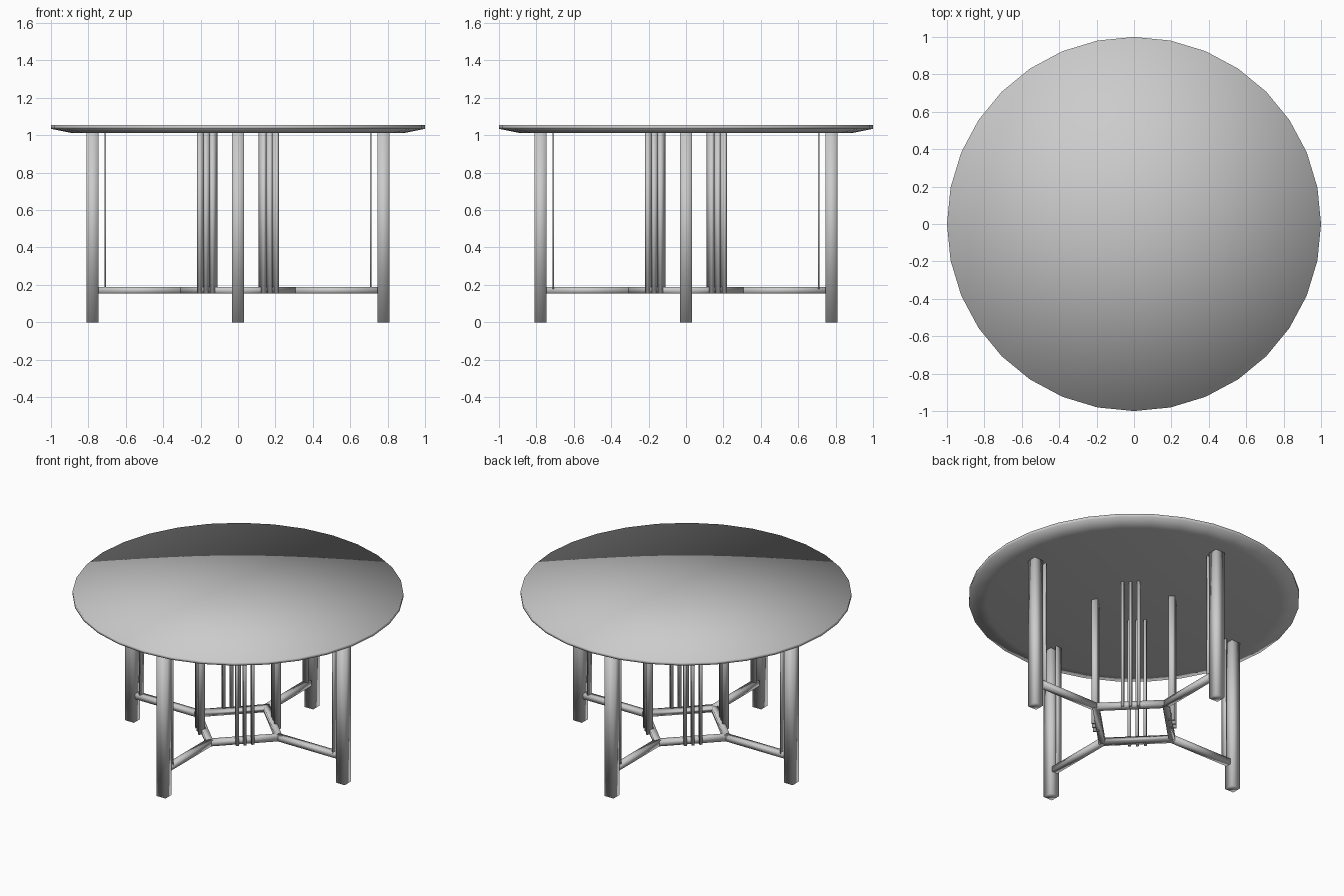
import bpy, bmesh, math
from mathutils import Matrix, Vector

if "Cube" in bpy.data.objects:
    bpy.data.objects.remove(bpy.data.objects["Cube"])


def finish(name, bm):
    bmesh.ops.remove_doubles(bm, verts=bm.verts, dist=1e-5)
    bmesh.ops.recalc_face_normals(bm, faces=bm.faces)
    for f in bm.faces:
        f.smooth = True
    me = bpy.data.meshes.new(name)
    bm.to_mesh(me)
    bm.free()
    ob = bpy.data.objects.new(name, me)
    bpy.context.collection.objects.link(ob)
    return ob


def lathe(name, profile, sides, closed=False):
    """Revolve (radius, z) points around the z axis."""
    bm = bmesh.new()
    verts = [bm.verts.new((r, 0, z)) for r, z in profile]
    edges = [bm.edges.new(p) for p in zip(verts, verts[1:])]
    if closed:
        edges.append(bm.edges.new((verts[-1], verts[0])))
    bmesh.ops.spin(bm, geom=verts + edges, cent=(0, 0, 0), axis=(0, 0, 1),
                   angle=math.tau, steps=sides)
    return finish(name, bm)


def box(name, lo, hi, turn):
    """Box between two corners, turned about the table's centre."""
    lo, hi = Vector(lo), Vector(hi)
    bm = bmesh.new()
    m = (Matrix.Rotation(turn, 4, 'Z') @ Matrix.Translation((lo + hi) / 2)
         @ Matrix.Diagonal((*(hi - lo), 1)))
    bmesh.ops.create_cube(bm, size=1, matrix=m)
    return finish(name, bm)


UNDER = 1.012            # underside of the table top
RAIL = (0.153, 0.188)    # bottom and top of the rails

# Round top with undercut rim
lathe("table_top", [(0, 1.054), (1, 1.054), (1, 1.034), (0.89, UNDER), (0, UNDER)], 32)

# Diamond-shaped stretcher ring
lathe("stretcher_ring", [(0.272, RAIL[0]), (0.328, RAIL[0]),
                         (0.328, RAIL[1]), (0.272, RAIL[1])], 4, closed=True)

for i, side in enumerate(("right", "back", "left", "front")):
    a = i * math.pi / 2
    # Leg, its rail to the ring, and the thin strip beside it
    box(side + "_leg", (0.745, -0.0325, 0), (0.81, 0.0325, UNDER), a)
    box(side + "_rail", (0.29, -0.02, RAIL[0]), (0.75, 0.02, RAIL[1]), a)
    box(side + "_leg_strip", (0.706, -0.02, RAIL[1] - 0.01), (0.715, 0.02, UNDER), a)
    # Three slats standing on each side of the ring
    r = 0.165 * math.sqrt(2)
    for k in (-1, 0, 1):
        y = k * 0.048
        box(f"{side}_slat_{k + 2}", (r - 0.02, y - 0.009, RAIL[0]),
            (r + 0.02, y + 0.009, UNDER), a + math.pi / 4)
